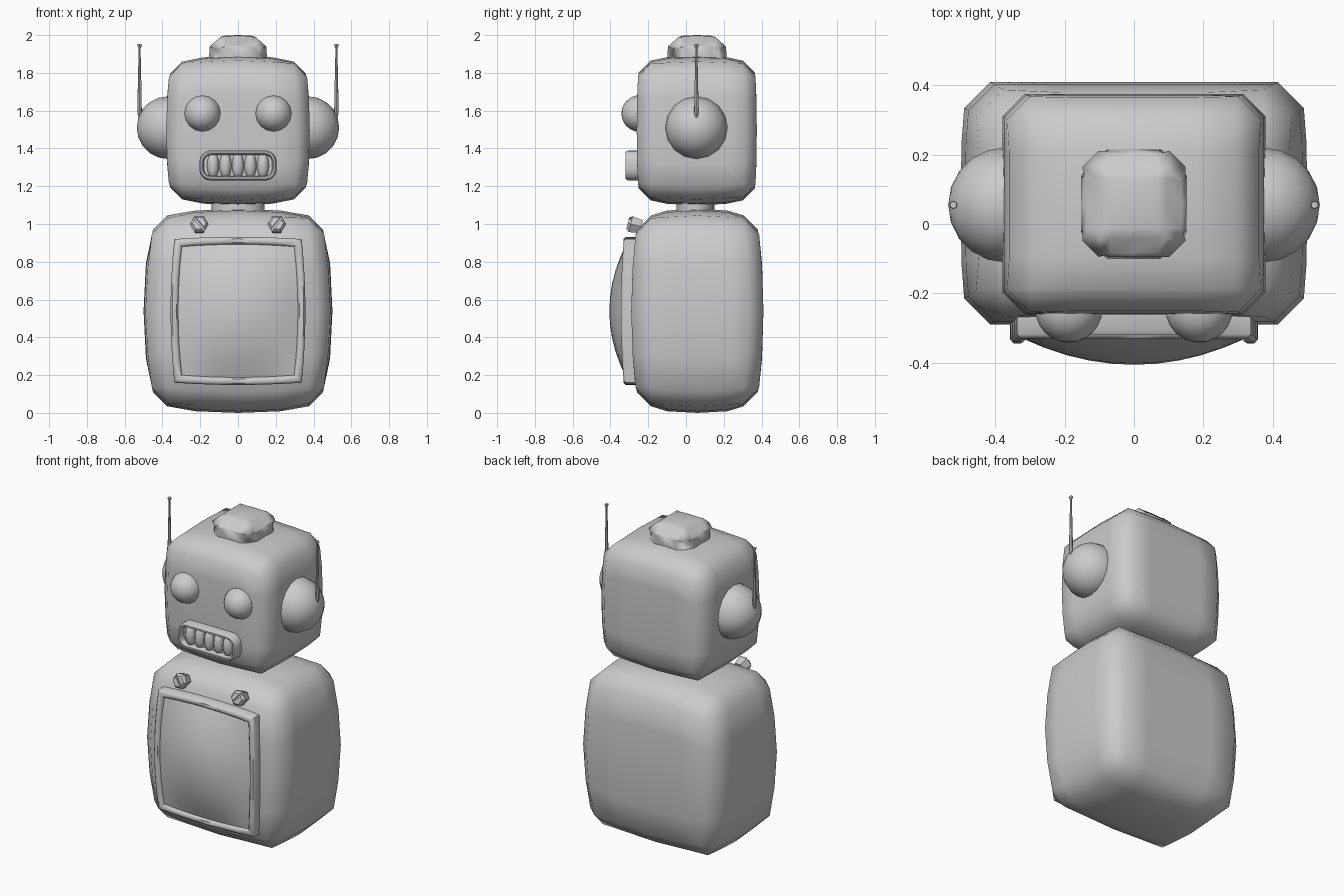
import bpy, bmesh, math
from mathutils import Matrix, Vector

if "Cube" in bpy.data.objects:
    bpy.data.objects.remove(bpy.data.objects["Cube"])

grey = bpy.data.materials.new("grey metal")
grey.diffuse_color = (0.6, 0.6, 0.6, 1)
grey.use_nodes = True
grey.node_tree.nodes["Principled BSDF"].inputs["Base Color"].default_value = grey.diffuse_color


def finish(name, bm, angle=None):
    bmesh.ops.recalc_face_normals(bm, faces=bm.faces)
    me = bpy.data.meshes.new(name)
    bm.to_mesh(me)
    bm.free()
    me.materials.append(grey)
    ob = bpy.data.objects.new(name, me)
    bpy.context.collection.objects.link(ob)
    bpy.context.view_layer.objects.active = ob
    for o in bpy.context.selected_objects:
        o.select_set(False)
    ob.select_set(True)
    if angle is None:
        bpy.ops.object.shade_smooth()
    else:
        bpy.ops.object.shade_smooth_by_angle(angle=math.radians(angle))
    return ob


def bulged_box(name, centre, half, bulge, bevel):
    """Box with chamfered edges; bulge[i][j] swells axis i across axis j."""
    bm = bmesh.new()
    bmesh.ops.create_cube(bm, size=2)
    bmesh.ops.subdivide_edges(bm, edges=bm.edges[:], cuts=3, use_grid_fill=True)
    border = [e for e in bm.edges
              if sum(abs(e.verts[0].co[i]) > 0.99 and
                     abs(e.verts[0].co[i] - e.verts[1].co[i]) < 0.01
                     for i in range(3)) == 2]
    for v in bm.verts:
        p = v.co.copy()
        v.co = Vector([centre[i] + p[i] * (half[i] + sum(
            bulge[i][j] * (1 - p[j] ** 2) for j in range(3))) for i in range(3)])
    bmesh.ops.bevel(bm, geom=border, offset=bevel, segments=1,
                    affect='EDGES', clamp_overlap=True)
    return finish(name, bm)


def ball(name, centre, radius, scale=(1, 1, 1), seg=16, rings=10, rot=None):
    bm = bmesh.new()
    m = Matrix.Translation(centre) @ (rot or Matrix()) @ Matrix.Diagonal((*scale, 1))
    bmesh.ops.create_uvsphere(bm, u_segments=seg, v_segments=rings,
                              radius=radius, matrix=m)
    return finish(name, bm)


def loft(name, rings, close=False, angle=40):
    """Skin between rings of points; close joins the last ring to the first."""
    bm = bmesh.new()
    loops = [[bm.verts.new(p) for p in r] for r in rings]
    n = len(loops[0])
    pairs = list(zip(loops, loops[1:] + loops[:1])) if close else list(zip(loops, loops[1:]))
    for a, b in pairs:
        for i in range(n):
            bm.faces.new((a[i], a[(i + 1) % n], b[(i + 1) % n], b[i]))
    if not close:
        bm.faces.new(loops[0])
        bm.faces.new(loops[-1])
    return finish(name, bm, angle)


def circle(cx, cy, z, rx, ry, n):
    return [(cx + rx * math.cos(2 * math.pi * i / n),
             cy + ry * math.sin(2 * math.pi * i / n), z) for i in range(n)]


# Body, neck, head and cap
bulged_box("body", (0, 0.06, 0.54), (0.44, 0.32, 0.47),
           ((0, 0.01, 0.05), (0, 0, 0.03), (0.035, 0.035, 0)), 0.075)
loft("neck", [circle(0, 0.05, z, 0.14, 0.1, 16) for z in (1.04, 1.14)])
bulged_box("head", (0, 0.057, 1.495), (0.36, 0.308, 0.34),
           ((0, 0, 0.02), (0, 0, 0.01), (0.03, 0.025, 0)), 0.065)
bulged_box("head_cap", (0, 0.058, 1.89), (0.138, 0.142, 0.09),
           ((0, 0, 0.015), (0, 0, 0.015), (0.01, 0.01, 0)), 0.045)

# Ears, antennas, eyes and bolts, one set per side
side_turn = Matrix.Rotation(math.pi / 2, 4, 'Y')
front_turn = Matrix.Rotation(math.pi / 2, 4, 'X')
for s, tag in ((-1, "left"), (1, "right")):
    ball("ear_" + tag, (s * 0.37, 0.055, 1.51), 0.166, rot=side_turn)
    ball("eye_" + tag, (s * 0.188, -0.245, 1.585), 0.097, rot=front_turn, rings=12)
    loft("antenna_" + tag, [circle(s * 0.521, 0.055, z, r, r, 8) for z, r in
         ((1.55, 0.003), (1.59, 0.012), (1.75, 0.009), (1.93, 0.005),
          (1.945, 0.012), (1.952, 0.010))])
    # Slotted hexagonal bolt, tipped slightly upward
    place = Matrix.Translation((s * 0.205, -0.275, 0.995)) @ Matrix.Rotation(math.radians(76), 4, 'X')
    rings = [circle(0, 0, z, r, r, 6) for z, r in ((-0.04, 0.04), (0.018, 0.05), (0.034, 0.036))]
    bolt = loft("bolt_" + tag, rings, angle=30)
    bolt.matrix_world = place
    bm = bmesh.new()
    bmesh.ops.create_cube(bm, size=1, matrix=Matrix.Translation((0, 0, 0.035))
                          @ Matrix.Rotation(s * 0.9, 4, 'Z') @ Matrix.Diagonal((0.15, 0.012, 0.03, 1)))
    cutter = finish("bolt_slot_cutter_" + tag, bm, 30)
    cutter.matrix_world = place
    cutter.hide_render = True
    cutter.hide_viewport = True
    cut = bolt.modifiers.new("slot", 'BOOLEAN')
    cut.operation = 'DIFFERENCE'
    cut.object = cutter


# Mouth: rounded backing, lip and a row of teeth
def rounded(hx, hz, r, y, n=5):
    pts = []
    for k, (sx, sz) in enumerate(((1, 1), (-1, 1), (-1, -1), (1, -1))):
        for i in range(n):
            a = math.pi / 2 * (k + i / (n - 1))
            pts.append((sx * (hx - r) + r * math.cos(a), y, 1.31 + sz * (hz - r) + r * math.sin(a)))
    return pts


loft("mouth_backing", [rounded(0.195, 0.07, 0.05, y) for y in (-0.24, -0.285)])
loft("mouth_lip", [rounded(0.205 - d, 0.08 - d, 0.06 - d, y) for d, y in
     ((0, -0.245), (0, -0.305), (0.008, -0.32), (0.018, -0.32), (0.025, -0.305), (0.025, -0.245))],
     close=True, angle=60)
for i in range(5):
    ball("tooth_%d" % (i + 1), ((i - 2) * 0.066, -0.285, 1.31), 1,
         (0.032, 0.034, 0.07), seg=12, rings=8)


# Screen frame and domed screen on the chest
def edge_point(u, v, inset, y):
    return (u * (0.337 + 0.02 * (1 - v * v) - inset),
            y - 0.015 * (1 - v * v), 0.54 + v * (0.38 + 0.012 * (1 - u * u) - inset))


N = 8
steps = [-1 + 2 * i / N for i in range(N)]
border = ([(t, -1) for t in steps] + [(1, t) for t in steps]
          + [(-t, 1) for t in steps] + [(-1, -t) for t in steps])
loft("screen_frame", [[edge_point(u, v, d, y) for u, v in border] for d, y in
     ((0, -0.26), (0, -0.318), (0.01, -0.33), (0.03, -0.33), (0.04, -0.318), (0.04, -0.26))],
     close=True, angle=50)

bm = bmesh.new()
bmesh.ops.create_grid(bm, x_segments=10, y_segments=10, size=1)
for v in bm.verts:
    u, w = v.co.x, v.co.y
    x, y, z = edge_point(u, w, 0.035, -0.315)
    v.co = (x, y - 0.076 * (1 - u * u) * (1 - w * w), z)
screen = finish("screen", bm)
if screen.data.polygons[0].normal.y > 0:
    screen.data.flip_normals()
